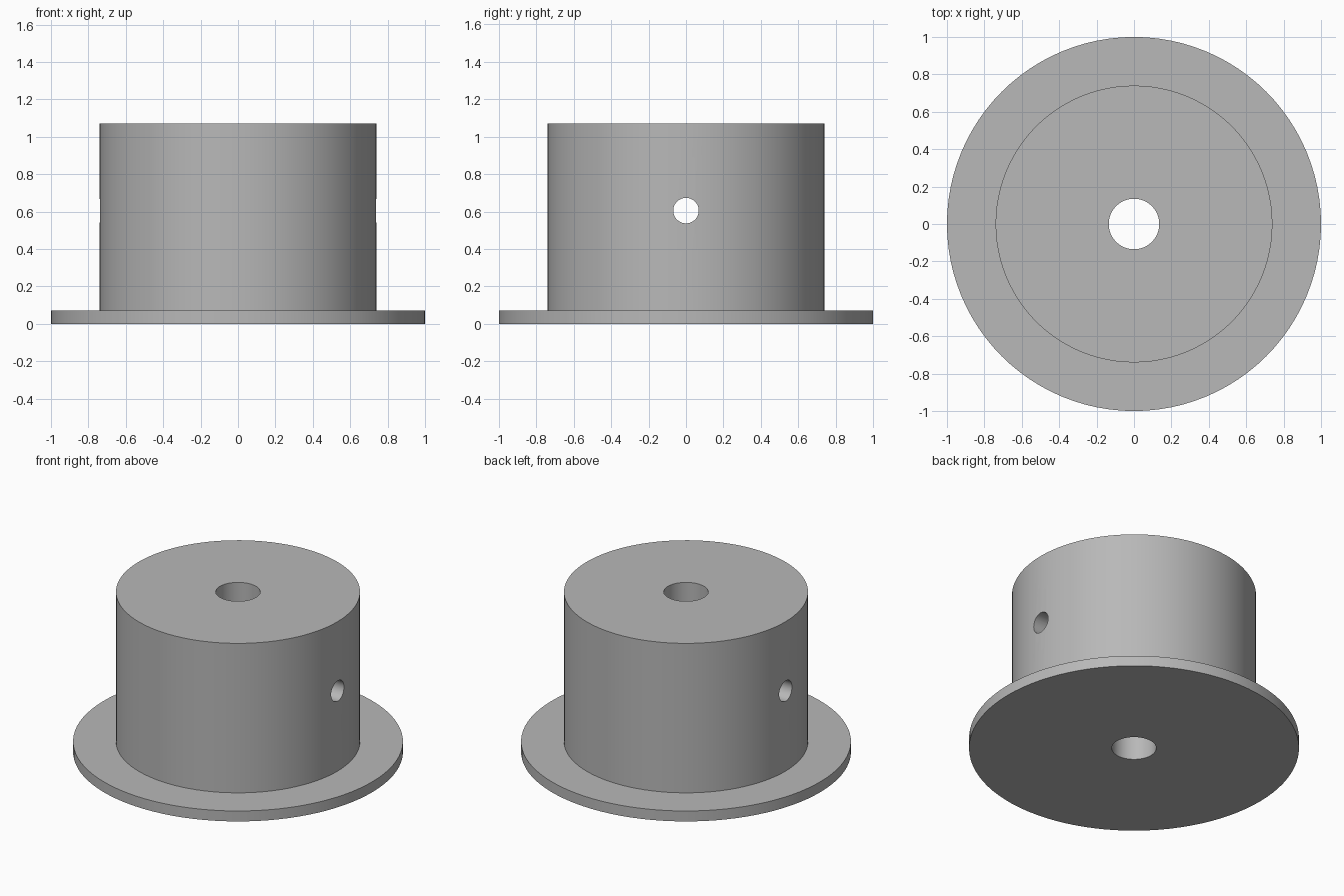
import bpy, bmesh, math
from mathutils import Matrix

cube = bpy.data.objects.get("Cube")
if cube:
    bpy.data.objects.remove(cube, do_unlink=True)

SEGMENTS = 96
FLANGE_R, HUB_R, BORE_R, PIN_R = 1.0, 0.74, 0.135, 0.068
FLANGE_H, TOTAL_H, PIN_Z = 0.07, 1.07, 0.605

grey = bpy.data.materials.new("plain_grey")
grey.use_nodes = True
colour = (0.48, 0.48, 0.48, 1.0)
grey.diffuse_color = colour
grey.node_tree.nodes["Principled BSDF"].inputs["Base Color"].default_value = colour


def make_object(name, bm):
    bmesh.ops.recalc_face_normals(bm, faces=bm.faces)
    mesh = bpy.data.meshes.new(name)
    bm.to_mesh(mesh)
    bm.free()
    mesh.materials.append(grey)
    obj = bpy.data.objects.new(name, mesh)
    bpy.context.collection.objects.link(obj)
    return obj


# Flanged hub: closed profile spun around the vertical bore
bm = bmesh.new()
profile = [(BORE_R, 0), (FLANGE_R, 0), (FLANGE_R, FLANGE_H),
           (HUB_R, FLANGE_H), (HUB_R, TOTAL_H), (BORE_R, TOTAL_H)]
verts = [bm.verts.new((r, 0, z)) for r, z in profile]
edges = [bm.edges.new((verts[i - 1], v)) for i, v in enumerate(verts)]
bmesh.ops.spin(bm, geom=verts + edges, axis=(0, 0, 1), cent=(0, 0, 0),
               angle=math.tau, steps=SEGMENTS, use_merge=True)
bmesh.ops.remove_doubles(bm, verts=bm.verts, dist=0.0001)
hub = make_object("flanged_hub", bm)

# Cross pin hole running side to side through the hub
bm = bmesh.new()
bmesh.ops.create_cone(bm, cap_ends=True, segments=48, radius1=PIN_R, radius2=PIN_R,
                      depth=2, matrix=Matrix.Translation((0, 0, PIN_Z))
                      @ Matrix.Rotation(math.pi / 2, 4, "Y"))
cutter = make_object("pin_hole_cutter", bm)
cutter.hide_render = True

cut = hub.modifiers.new("pin_hole", "BOOLEAN")
cut.operation = "DIFFERENCE"
cut.solver = "EXACT"
cut.object = cutter

bpy.ops.object.select_all(action="DESELECT")
hub.select_set(True)
bpy.context.view_layer.objects.active = hub
bpy.ops.object.modifier_apply(modifier=cut.name)
bpy.data.objects.remove(cutter, do_unlink=True)
bpy.ops.object.shade_smooth_by_angle(angle=math.radians(30))
